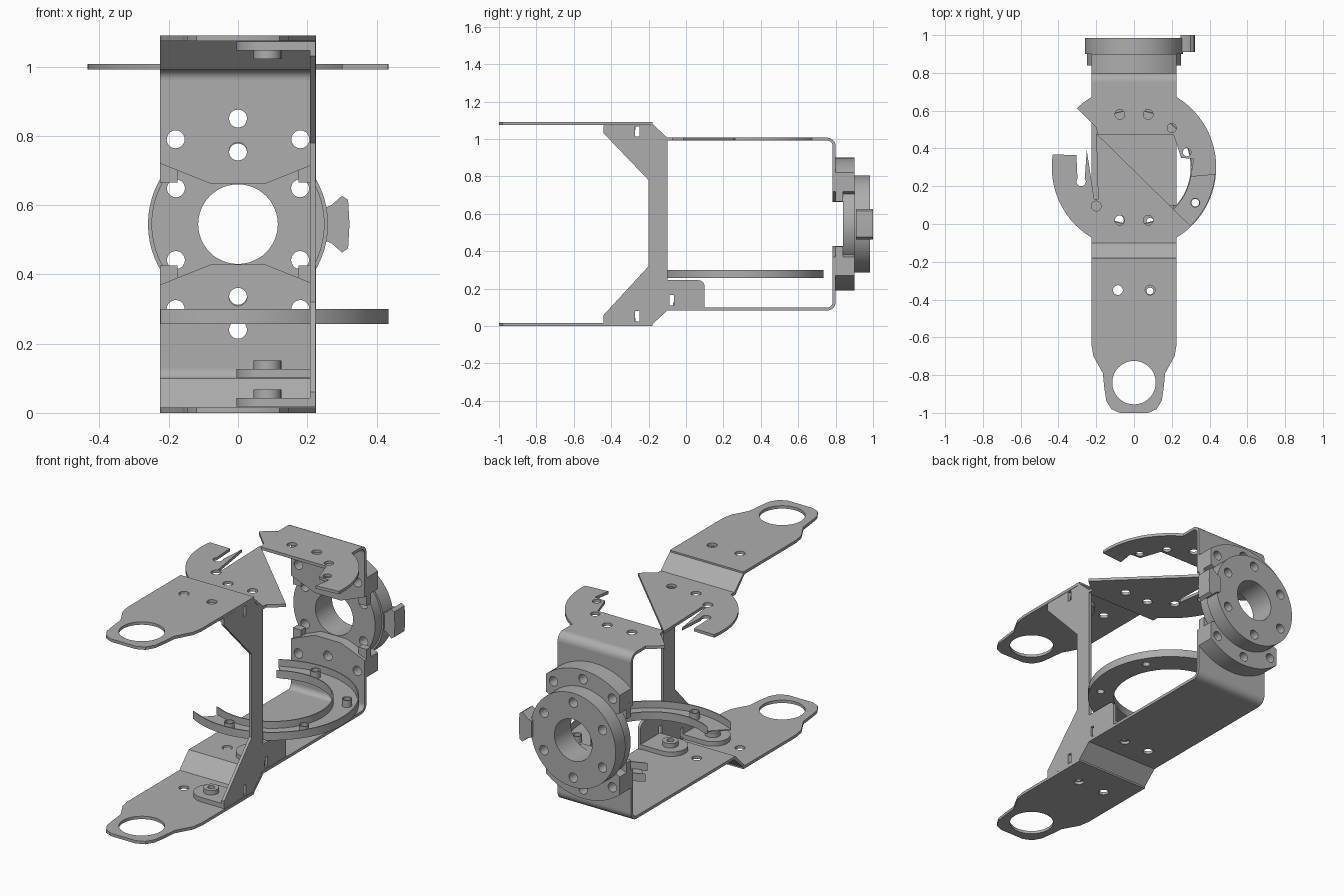
import bpy, bmesh
from math import sin, cos, radians

cube = bpy.data.objects.get("Cube")
if cube:
    bpy.data.objects.remove(cube)

metal = bpy.data.materials.new("grey metal")
metal.use_nodes = True
GREY = (0.42, 0.42, 0.42, 1)
metal.diffuse_color = GREY
metal.node_tree.nodes["Principled BSDF"].inputs["Base Color"].default_value = GREY

MID = 0.545       # height of the mirror plane
W = 0.225         # half width of the sheet metal
RING = (0, 0.3)   # centre of the round deck


def arc(c, r, a0, a1, n=24):
    return [(c[0] + r * cos(radians(a0 + (a1 - a0) * i / n)),
             c[1] + r * sin(radians(a0 + (a1 - a0) * i / n))) for i in range(n + 1)]


def circle(c, r, n=32):
    return arc(c, r, 0, 360, n)[:-1]


def plate(name, loops, low, high, axis="z"):
    """Filled 2D outline with holes, extruded from low to high along an axis."""
    curve = bpy.data.curves.new(name, "CURVE")
    curve.dimensions = "2D"
    curve.fill_mode = "BOTH"
    curve.extrude = (high - low) / 2
    for loop in loops:
        spline = curve.splines.new("POLY")
        spline.points.add(len(loop) - 1)
        for point, (u, v) in zip(spline.points, loop):
            point.co = (u, v, 0, 1)
        spline.use_cyclic_u = True
    temp = bpy.data.objects.new(name, curve)
    bpy.context.collection.objects.link(temp)
    bpy.context.view_layer.update()
    graph = bpy.context.evaluated_depsgraph_get()
    mesh = bpy.data.meshes.new_from_object(temp.evaluated_get(graph))
    bpy.data.objects.remove(temp)
    bm = bmesh.new()
    bm.from_mesh(mesh)
    for vert in bm.verts:
        u, v, w = vert.co
        w += (low + high) / 2
        vert.co = {"x": (w, u, v), "y": (u, w, v), "z": (u, v, w)}[axis]
    bmesh.ops.remove_doubles(bm, verts=bm.verts, dist=0.0001)
    bmesh.ops.recalc_face_normals(bm, faces=bm.faces)
    bm.to_mesh(mesh)
    bm.free()
    mesh.materials.clear()
    mesh.materials.append(metal)
    obj = bpy.data.objects.new(name, mesh)
    bpy.context.collection.objects.link(obj)
    bpy.ops.object.select_all(action="DESELECT")
    obj.select_set(True)
    bpy.context.view_layer.objects.active = obj
    bpy.ops.object.shade_smooth_by_angle(angle=radians(30))
    return obj


def flip(loop, side):
    """Heights relative to the mirror plane, placed above or below it."""
    return [(u, MID + side * v) for u, v in loop]


def sided(name, loops, low, high, side, axis="z"):
    """Horizontal plate whose height range is measured from the mirror plane."""
    a, b = sorted((MID + side * low, MID + side * high))
    return plate(name, loops, a, b, axis)


def hole(x, y, r=0.026):
    return circle((x, y), r, 20)


# Arms with a ring at the tip, sloped steps, bends and back walls, top and bottom
half = [(W, -0.18), (W, -0.64), (0.215, -0.7), (0.165, -0.79), (0.157, -0.87),
        (0.147, -0.935), (0.12, -0.98), (0.075, -1.0)]
arm = half + [(-x, y) for x, y in reversed(half)]
notch = [(W, 0.175), (0.08, 0.117), (-0.08, 0.117), (-W, 0.175)]
mount_holes = [(0, 0.21), (0, 0.305), (0.18, 0.245), (-0.18, 0.245)]
for side, label in ((1, "upper"), (-1, "lower")):
    sided(label + "_arm", [arm, circle((0, -0.84), 0.115, 48),
                           hole(0.085, -0.35), hole(-0.085, -0.35)], 0.529, 0.545, side)
    step = [(-0.19, 0.545), (-0.19, 0.529), (-0.11, 0.446), (-0.1, 0.446), (-0.1, 0.462)]
    plate(label + "_step", [flip(step, side)], -W, W, "x")
    bend = arc((0.755, 0.417), 0.045, 90, 0, 8) + arc((0.755, 0.417), 0.029, 0, 90, 8)
    plate(label + "_bend", [flip(bend, side)], -W, W, "x")
    wall = notch + [(-W, 0.417), (W, 0.417)]
    holes = [flip(hole(*p), side) for p in mount_holes]
    plate(label + "_back_wall", [flip(wall, side)] + holes, 0.784, 0.8, "y")
    # Lobe of the bearing flange
    lobe = notch[::-1] + arc((0, 0), 0.355, 50.7, 129.3)
    plate(label + "_flange_lobe", [flip(lobe, side)] + holes, 0.8, 0.9, "y")
    for x in (-0.2, 0.2):
        lug = [(x - 0.025, 0.12), (x + 0.025, 0.12), (x + 0.025, 0.2), (x - 0.025, 0.2)]
        plate(label + "_lug", [flip(lug, side)], 0.8, 0.84, "y")

# Lower deck
plate("lower_deck", [[(-W, -0.1), (W, -0.1), (W, 0.755), (-W, 0.755)],
                     hole(0.08, 0.02), hole(-0.08, 0.02)], 0.083, 0.099)

# Upper deck, a round plate torn into a front and a back piece
R = 0.435
front = ([(-W, -0.1), (W, -0.1)] + arc(RING, R, -58.9, -46, 6)
         + [(-0.2, 0.48), (-0.19, 0.13), (-0.21, 0.13), (-0.25, 0.39)]
         + arc((-0.28, 0.225), 0.025, 40, -220, 12)
         + [(-0.305, 0.365)] + arc(RING, R, 171, 238.9))
plate("upper_deck_front", [front, hole(0.075, 0.02), hole(-0.075, 0.02),
                           hole(-0.2, 0.095)], 0.991, 1.007)
back = ([(-W, 0.755), (W, 0.755)] + arc(RING, R, 58.9, -5)
        + [(0.3, 0.25), (0.315, 0.345), (0.25, 0.35), (0.21, 0.47), (-0.19, 0.47),
           (-0.2, 0.51)] + arc(RING, R, 134, 121.1, 6))
plate("upper_deck_back", [back, hole(0.075, 0.58), hole(-0.075, 0.58),
                          hole(0.2, 0.508, 0.024), hole(0.28, 0.38, 0.022)], 0.991, 1.007)

# Open channel ring with hollow pegs


def sector(r0, r1):
    return arc(RING, r1, -121, 121, 56) + arc(RING, r0, 115, -115, 56)


pegs = [arc(RING, 0.375, a, a, 1)[0] for a in (-90, -30, 30, 90)]
plate("ring_floor", [sector(0.3, R)] + [hole(*p, 0.02) for p in pegs], 0.256, 0.262)
plate("ring_outer_wall", [sector(R - 0.006, R)], 0.256, 0.3)
plate("ring_inner_wall", [sector(0.3, 0.306)], 0.256, 0.3)
for p in pegs:
    plate("ring_peg", [hole(*p), hole(*p, 0.02)], 0.256, 0.3)

# Side strut with gussets and a rounded tab
strut = [(-0.1, 0.99), (-0.18, 1.073), (-0.44, 1.073), (-0.44, 1.03), (-0.2, 0.78),
         (-0.2, 0.32), (-0.44, 0.06), (-0.44, 0.017), (-0.18, 0.017), (-0.1, 0.1),
         (0.1, 0.1)] + arc((0.065, 0.21), 0.035, 0, 90, 8) + [(-0.1, 0.245)]
slots = [[(y - 0.012, z - 0.028), (y + 0.012, z - 0.028),
          (y + 0.012, z + 0.028), (y - 0.012, z + 0.028)]
         for y, z in ((-0.26, 1.04), (-0.26, 0.052), (-0.075, 0.137))]
plate("side_strut", [strut] + slots, 0.208, 0.224, "x")

# Rounded fixing tabs of the strut, each with a hollow boss
for y, z, up in ((-0.355, 0.018, 1), (0.015, 0.102, 1), (-0.355, 1.072, -1)):
    tab = ([(0.21, y - 0.085), (0.21, y + 0.085)]
           + arc((0.08, y), 0.085, 90, 270, 16))
    ends = sorted((z, z + up * 0.025))
    plate("fixing_tab", [tab, hole(0.085, y, 0.018)], *ends)
    ends = sorted((z + up * 0.025, z + up * 0.05))
    plate("fixing_boss", [circle((0.085, y), 0.04), hole(0.085, y, 0.018)], *ends)

# Bearing flange disc and ring behind the back wall
centre = (0, MID)
six = [hole(*arc(centre, 0.207, a, a, 1)[0]) for a in range(30, 390, 60)]
plate("flange_disc", [circle(centre, 0.25, 64), circle(centre, 0.115, 48)] + six,
      0.84, 0.9, "y")
plate("flange_ring", [circle(centre, 0.26, 64), circle(centre, 0.115, 48)] + six,
      0.9, 0.985, "y")

# Flared knob on the flange edge
outline = [(0.245, 0.045), (0.27, 0.055), (0.3, 0.082), (0.318, 0.07), (0.322, 0)]
knob = outline + [(x, -z) for x, z in reversed(outline[:-1])]
plate("knob", [flip(knob, 1)], 0.91, 1.0, "y")
